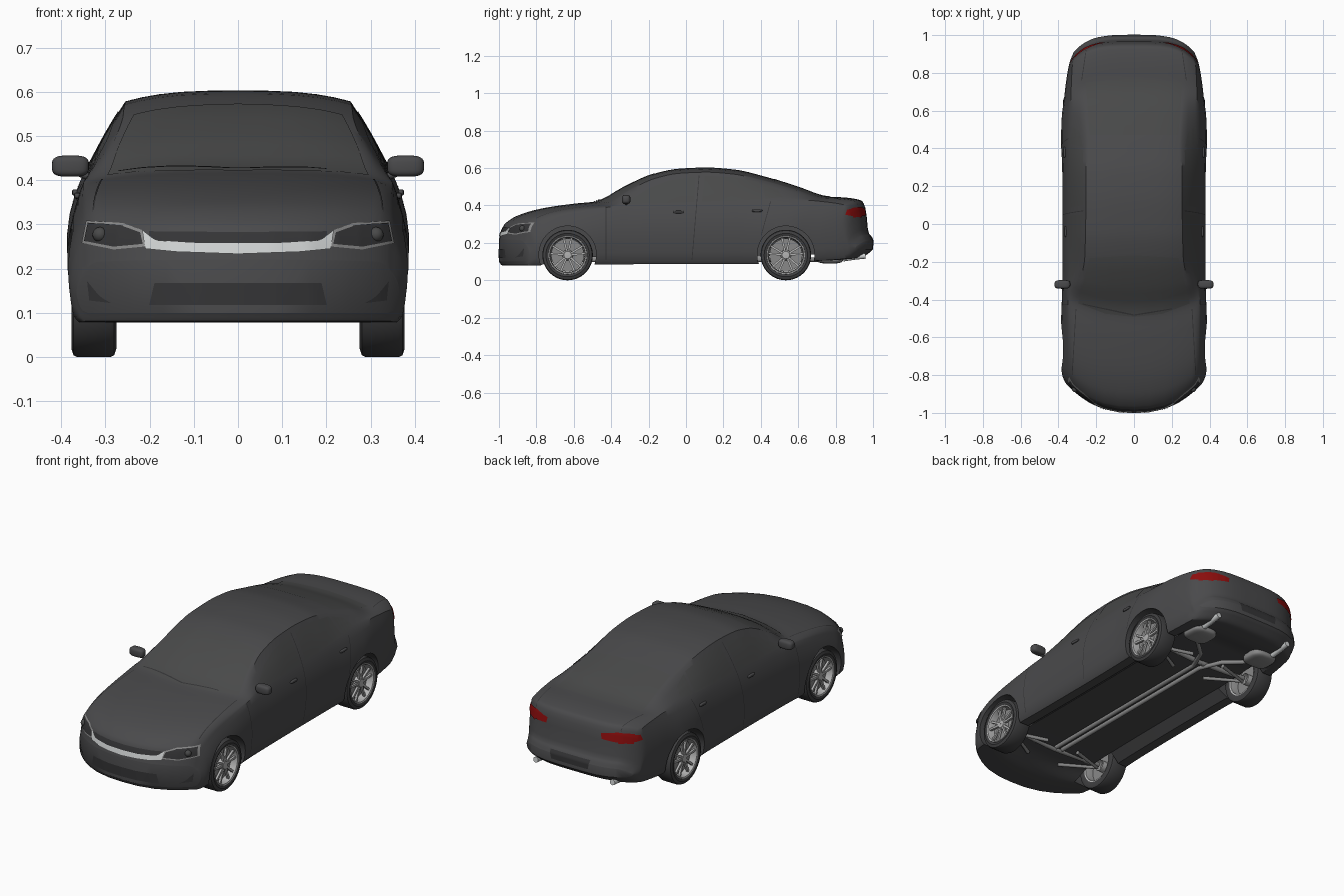
import bpy, bmesh, math
from mathutils import Vector, Matrix
from mathutils.bvhtree import BVHTree

if "Cube" in bpy.data.objects:
    bpy.data.objects.remove(bpy.data.objects["Cube"])


def mat(name, r, g, b):
    m = bpy.data.materials.new(name)
    m.diffuse_color = (r, g, b, 1)
    m.use_nodes = True
    m.node_tree.nodes["Principled BSDF"].inputs["Base Color"].default_value = m.diffuse_color
    return m


PAINT = mat("dark_grey_paint", .068, .068, .071)
GLASS = mat("dark_glass", .066, .067, .067)
TRIM = mat("black_trim", .035, .035, .037)
TYRE = mat("tyre_rubber", .05, .05, .052)
CHROME = mat("chrome", .62, .64, .64)
ALLOY = mat("alloy", .45, .45, .45)
STEEL = mat("steel", .25, .25, .25)
RED = mat("lamp_red", .26, .004, .004)


def finish(ob, material, mirror=False, angle=35):
    ob.data.materials.clear()
    ob.data.materials.append(material)
    bpy.ops.object.select_all(action='DESELECT')
    ob.select_set(True)
    bpy.context.view_layer.objects.active = ob
    bpy.ops.object.shade_smooth_by_angle(angle=math.radians(angle))
    if mirror:
        ob.modifiers.new("mirror", 'MIRROR')
    return ob


def make(name, bm, material, mirror=False, angle=35):
    me = bpy.data.meshes.new(name)
    bm.to_mesh(me)
    bm.free()
    ob = bpy.data.objects.new(name, me)
    bpy.context.collection.objects.link(ob)
    return finish(ob, material, mirror, angle)


def curve(*k):
    """Smooth interpolation without overshoot through s, value pairs."""
    xs, vs = k[0::2], k[1::2]
    d = [(vs[i + 1] - vs[i]) / (xs[i + 1] - xs[i]) for i in range(len(xs) - 1)]
    m = [d[0]] + [0 if a * b <= 0 else 2 * a * b / (a + b) for a, b in zip(d, d[1:])] + [d[-1]]

    def f(x):
        i = max([j for j in range(len(d)) if xs[j] <= x] or [0])
        h = xs[i + 1] - xs[i]
        t = min(max((x - xs[i]) / h, 0), 1)
        return ((2*t**3 - 3*t*t + 1) * vs[i] + (t**3 - 2*t*t + t) * h * m[i]
                + (3*t*t - 2*t**3) * vs[i + 1] + (t**3 - t*t) * h * m[i + 1])
    return f


# Body: lines running from nose to tail
top = curve(-1, .22, -.985, .27, -.97, .30, -.89, .35, -.755, .387, -.595, .41, -.48, .422, -.33, .50,
            -.17, .57, -.035, .597, .11, .603, .26, .592, .42, .555, .605, .497, .755, .448, .845, .443,
            .937, .427, .955, .40, .968, .33, .974, .26, .99, .235, 1, .215)
drop = curve(-1, .005, -.75, .015, -.5, .018, -.2, .025, .3, .025, .7, .012, 1, .005)
bottom = curve(-1, .10, -.985, .08, -.8, .078, -.5, .085, .4, .088, .65, .10, .93, .115, .985, .15, 1, .165)
floor_up = curve(-1, 0, -.85, 0, -.7, .04, .7, .04, .85, .01, 1, 0)
wide = curve(-1, .365, -.97, .38, -.9, .387, -.7, .387, -.4, .38, 0, .378, .3, .38, .5, .387, .6, .385,
             .75, .37, .85, .36, .96, .342, 1, .32)
belt_z = curve(-1, .195, -.97, .27, -.9, .31, -.75, .35, -.5, .39, -.4, .40, 0, .41, .45, .425, .7, .427,
               .8, .42, .94, .40, .955, .375, .968, .30, .974, .235, 1, .19)
belt_w = curve(-1, .345, -.9, .352, -.5, .35, -.3, .345, .4, .345, .7, .335, .94, .325, 1, .305)
roof_w = curve(-1, .32, -.75, .325, -.5, .315, -.4, .30, -.17, .26, .1, .255, .42, .255, .6, .265,
               .755, .275, 1, .265)
nose_bend = curve(-1, .19, -.8, .14, -.5, .10, -.2, .02, 0, 0, 1, 0)
tail_bend = curve(-1, 0, .1, 0, .5, .04, .8, .12, 1, .2)
FR = (0, .25, .5, .7, .85, .95, 1)


def section(s):
    W, zb, zs, ws, wr, zt = wide(s), bottom(s), belt_z(s), belt_w(s), roof_w(s), top(s)
    zr = zt - drop(s)
    p = [(f * .93 * W, zb + (floor_up(s) if i < 4 else 0)) for i, f in enumerate(FR)]
    p += [(k * W, zb + f * (zs - zb)) for f, k in ((.06, .965), (.2, .985), (.4, 1), (.55, 1))]
    p += [(W + k * (ws - W), zb + f * (zs - zb)) for f, k in ((.7, .15), (.82, .4), (.92, .7), (1, 1))]
    p += [(ws + f * (wr - ws) + .005 * math.sin(f * math.pi), zs + f * (zr - zs)) for f in (.25, .5, .75)]
    p += [(f * wr, zr + (zt - zr) * (1 - f**3)) for f in reversed(FR)]
    out = []
    for x, z in p:
        u = abs(x) / .39
        out.append(Vector((x, s + nose_bend(s) * u**2.5 - tail_bend(s) * u**4, z)))
    return out


bm = bmesh.new()
rings, N = [], 120
for i in range(N + 1):
    half = section(-math.cos(math.pi * i / N))
    M = len(half)
    loop = half + [Vector((-v.x, v.y, v.z)) for v in half[-2:0:-1]]
    rings.append([bm.verts.new(v) for v in loop])
L = len(rings[0])
for a, b in zip(rings, rings[1:]):
    for j in range(L):
        bm.faces.new((a[j], a[(j + 1) % L], b[(j + 1) % L], b[j]))
for r in (rings[0], rings[-1]):
    for sgn in (1, -1):
        at = lambda j: r[(sgn * j) % L]
        for j in range(6):
            bm.faces.new((at(j), at(j + 1), at(M - 2 - j), at(M - 1 - j)))
        bm.faces.new([at(j) for j in range(6, M - 6)])
bmesh.ops.recalc_face_normals(bm, faces=bm.faces)
SKIN = BVHTree.FromBMesh(bm)
body = make("body", bm, PAINT)

# Wheel arches cut out of the body
AXLES = (-.633, .534)
bm = bmesh.new()
for y in AXLES:
    for sx in (1, -1):
        bmesh.ops.create_cone(bm, cap_ends=True, segments=64, radius1=.153, radius2=.153, depth=.24,
                              matrix=Matrix.Translation((sx * .37, y, .137)) @ Matrix.Rotation(math.pi / 2, 4, 'Y'))
cutter = make("arch_cutter", bm, PAINT)
cutter.hide_render = True
mod = body.modifiers.new("arches", 'BOOLEAN')
mod.operation, mod.object = 'DIFFERENCE', cutter
bpy.context.view_layer.objects.active = body
bpy.ops.object.modifier_apply(modifier=mod.name)
bpy.data.objects.remove(cutter)
finish(body, PAINT)


def along(pts, t):
    k = t * (len(pts) - 1)
    i = min(int(k), len(pts) - 2)
    return Vector(pts[i]).lerp(Vector(pts[i + 1]), k - i)


VIEWS = {'side': lambda p: ((2, p[0], p[1]), (-1, 0, 0)), 'front': lambda p: ((p[0], -2, p[1]), (0, 1, 0)),
         'back': lambda p: ((p[0], 2, p[1]), (0, -1, 0)), 'top': lambda p: ((p[0], p[1], 2), (0, 0, -1))}


def patch(name, material, view, low, high, mirror=False, off=.002, nu=28, nv=8):
    """Thin plate between two polylines, laid on the body skin."""
    bm = bmesh.new()
    grid = []
    for i in range(nu + 1):
        a, b = along(low, i / nu), along(high, i / nu)
        row = []
        for j in range(nv + 1):
            o, d = VIEWS[view](a.lerp(b, j / nv))
            hit, n, _, _ = SKIN.ray_cast(Vector(o), Vector(d))
            row.append(bm.verts.new(hit + n * off) if hit else None)
        grid.append(row)
    for i in range(nu):
        for j in range(nv):
            q = (grid[i][j], grid[i + 1][j], grid[i + 1][j + 1], grid[i][j + 1])
            if all(q):
                f = bm.faces.new(q)
                f.normal_update()
                if f.normal.dot(Vector(d)) > 0:
                    f.normal_flip()
    return make(name, bm, material, mirror)


# Glass
patch("windscreen", GLASS, 'top', [(-.295, -.42), (-.15, -.475), (0, -.492), (.15, -.475), (.295, -.42)],
      [(-.235, -.18), (0, -.165), (.235, -.18)])
patch("rear_window", GLASS, 'top', [(-.235, .47), (.235, .47)], [(-.255, .75), (0, .77), (.255, .75)])
patch("front_door_window", GLASS, 'side', [(-.33, .405), (.045, .418)],
      [(-.31, .42), (-.2, .49), (-.1, .53), (.05, .555)], True)
patch("rear_door_window", GLASS, 'side', [(.085, .42), (.41, .432)], [(.10, .557), (.25, .55), (.39, .525)], True)
patch("quarter_window", GLASS, 'side', [(.425, .434), (.515, .445)], [(.408, .518), (.49, .485)], True)
patch("wipers", TRIM, 'top', [(-.27, -.425), (0, -.485), (.2, -.45)], [(-.27, -.419), (0, -.477), (.2, -.445)],
      off=.006, nv=1)

# Panel gaps
for name, view, a, b in (("front_door_gap", 'side', (-.43, .11), (-.43, .39)),
                         ("middle_door_gap", 'side', (.03, .11), (.068, .56)),
                         ("rear_door_gap", 'side', (.40, .24), (.45, .42)),
                         ("bonnet_gap", 'top', (.305, -.45), (.325, -.80)),
                         ("boot_gap", 'top', (.275, .76), (.25, .93))):
    patch(name, TRIM, view, [a, b], [(a[0] + .004, a[1]), (b[0] + .004, b[1])], True, .001, 14, 1)

# Nose details
patch("grille", TRIM, 'front', [(-.205, .252), (0, .25), (.205, .252)], [(-.2, .284), (0, .282), (.2, .284)])
patch("grille_bar", CHROME, 'front', [(-.208, .244), (-.14, .237), (0, .232), (.14, .237), (.208, .244)],
      [(-.215, .286), (-.185, .263), (-.1, .257), (0, .256), (.1, .257), (.185, .263), (.215, .286)], off=.005)
patch("lower_intake", TRIM, 'front', [(-.2, .118), (.2, .118)], [(-.188, .168), (.188, .168)])
patch("side_intake", TRIM, 'front', [(.285, .122), (.335, .128)], [(.31, .135), (.34, .172)], True)
patch("headlight_frame", STEEL, 'front', [(.206, .25), (.28, .243), (.352, .258)],
      [(.214, .286), (.26, .302), (.342, .308)], True, .002)
patch("headlight", TRIM, 'front', [(.214, .255), (.28, .249), (.345, .262)],
      [(.22, .281), (.262, .296), (.337, .302)], True, .004)
hit = SKIN.ray_cast(Vector((.312, -2, .277)), Vector((0, 1, 0)))[0]
bm = bmesh.new()
bmesh.ops.create_uvsphere(bm, u_segments=20, v_segments=12, radius=.017, matrix=Matrix.Translation(hit))
make("headlight_lens", bm, GLASS, True)

# Tail details
patch("tail_lamp_back", RED, 'back', [(.165, .35), (.31, .335)], [(.16, .378), (.24, .392), (.31, .386)], True, .004)
patch("tail_lamp_side", RED, 'side', [(.85, .35), (.935, .335)], [(.86, .378), (.935, .388)], True, .004)
patch("plate_recess", TRIM, 'back', [(-.11, .185), (.11, .185)], [(-.12, .232), (.12, .232)])


def ball(name, material, loc, size, mirror=True, power=.6):
    """Rounded block."""
    bm = bmesh.new()
    bmesh.ops.create_uvsphere(bm, u_segments=24, v_segments=16, radius=1)
    for v in bm.verts:
        v.co = [loc[i] + size[i] * math.copysign(abs(v.co[i])**power, v.co[i]) for i in range(3)]
    return make(name, bm, material, mirror, 60)


def tube(name, material, pts, r, mirror=True):
    cu = bpy.data.curves.new(name, 'CURVE')
    cu.dimensions, cu.bevel_depth, cu.bevel_resolution, cu.use_fill_caps = '3D', r, 3, True
    sp = cu.splines.new('POLY')
    sp.points.add(len(pts) - 1)
    for p, c in zip(sp.points, pts):
        p.co = (*c, 1)
    ob = bpy.data.objects.new(name, cu)
    bpy.context.collection.objects.link(ob)
    bpy.ops.object.select_all(action='DESELECT')
    ob.select_set(True)
    bpy.context.view_layer.objects.active = ob
    bpy.ops.object.convert(target='MESH')
    return finish(bpy.context.view_layer.objects.active, material, mirror, 50)


# Mirrors and door handles
ball("door_mirror", PAINT, (.379, -.32, .432), (.042, .023, .024))
tube("mirror_stalk", PAINT, [(.325, -.32, .405), (.35, -.32, .412), (.37, -.32, .42)], .008)
for y, z in ((-.04, .365), (.38, .372)):
    hit = SKIN.ray_cast(Vector((2, y, z)), Vector((-1, 0, 0)))[0]
    ball("door_handle", PAINT, (hit.x + .003, y, z), (.007, .028, .007))

# Exhaust and suspension
tube("exhaust_pipe", STEEL, [(.02, -.6, .11), (.02, .5, .11), (.07, .62, .11), (.18, .72, .11)], .012)
tube("exhaust_tip", CHROME, [(.23, .84, .115), (.23, .91, .125), (.23, .96, .13)], .015)
ball("silencer", STEEL, (.2, .77, .115), (.075, .07, .025))
for y in AXLES:
    tube("axle", STEEL, [(0, y, .12), (.29, y, .135)], .014)
    tube("control_arm", STEEL, [(.10, y - .1, .11), (.28, y, .115), (.10, y + .06, .11)], .01)


# Wheels
def lathe(name, profile, material, n=56):
    bm = bmesh.new()
    rows = [[bm.verts.new((x, r * math.cos(2 * math.pi * k / n), r * math.sin(2 * math.pi * k / n)))
             for k in range(n)] for x, r in profile]
    for a, b in zip(rows, rows[1:]):
        for k in range(n):
            bm.faces.new((a[k], b[k], b[(k + 1) % n], a[(k + 1) % n]))
    bmesh.ops.recalc_face_normals(bm, faces=bm.faces)
    return make(name, bm, material)


bm = bmesh.new()
for k in range(5):
    for da in (-13, 13):
        rot = Matrix.Rotation(math.radians(72 * k + da), 4, 'X')
        bmesh.ops.create_cube(bm, size=1, matrix=rot @ Matrix.Translation((.033, 0, .057))
                              @ Matrix.Diagonal((.012, .011, .082, 1)))
parts = [
    lathe("tyre", [(-.046, .096), (-.051, .116), (-.046, .131), (-.037, .135), (.037, .135), (.046, .131),
                   (.051, .116), (.046, .101), (.036, .097), (-.046, .096)], TYRE),
    lathe("rim", [(.044, .104), (.049, .102), (.047, .096), (.036, .092), (-.045, .09), (-.048, .098)], ALLOY),
    lathe("brake_disc", [(.012, .001), (.012, .088), (.002, .088), (.002, .001)], STEEL),
    lathe("hub", [(-.03, .03), (.034, .028), (.041, .02), (.042, .001)], ALLOY, 24),
    make("spokes", bm, ALLOY)]
for ob in parts:
    for y in AXLES:
        for sx in (1, -1):
            c = ob.copy()
            bpy.context.collection.objects.link(c)
            c.location = (sx * .326, y, .135)
            c.rotation_euler = (0, 0, 0 if sx > 0 else math.pi)
    bpy.data.objects.remove(ob)
